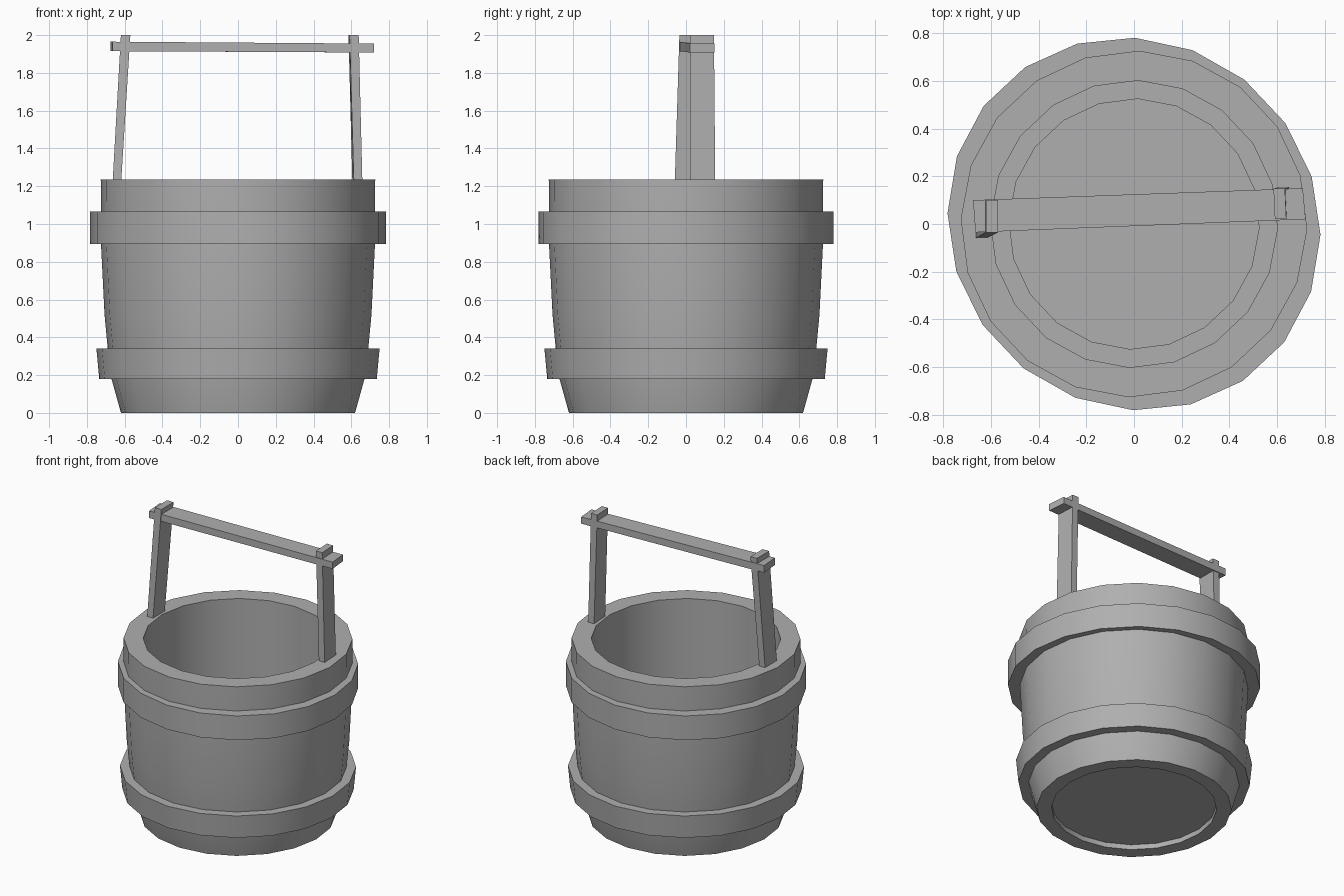
import bpy
import math

if "Cube" in bpy.data.objects:
    bpy.data.objects.remove(bpy.data.objects["Cube"])

SIDES = 20

# Mid-dark grey shared by every part
GREY = bpy.data.materials.new("dark_grey")
GREY.diffuse_color = (0.43, 0.43, 0.43, 1)
GREY.use_nodes = True
GREY.node_tree.nodes["Principled BSDF"].inputs["Base Color"].default_value = GREY.diffuse_color


def make_mesh(name, verts, faces, smooth=False):
    mesh = bpy.data.meshes.new(name)
    mesh.from_pydata(verts, [], faces)
    mesh.update()
    mesh.materials.append(GREY)
    obj = bpy.data.objects.new(name, mesh)
    bpy.context.collection.objects.link(obj)
    if smooth:
        bpy.ops.object.select_all(action='DESELECT')
        obj.select_set(True)
        bpy.context.view_layer.objects.active = obj
        bpy.ops.object.shade_smooth_by_angle(angle=math.radians(30))
    return obj


def lathe(name, profile, skew=0.0, closed=True):
    """Revolve a (radius, z) profile, listed outside-up then inside-down.
    skew stretches the ring a little along one diagonal; an open profile
    gets a flat cap at each end."""
    verts, faces = [], []
    n = len(profile)
    for i in range(SIDES):
        a = math.tau * i / SIDES - math.radians(1.8)
        c, s = math.cos(a), math.sin(a)
        for r, z in profile:
            verts.append((r * (c - skew * s), r * (s - skew * c), z))
    for i in range(SIDES):
        k = (i + 1) % SIDES
        for j in range(n if closed else n - 1):
            m = (j + 1) % n
            faces.append((i * n + j, k * n + j, k * n + m, i * n + m))
    if not closed:
        faces.append(tuple(i * n for i in reversed(range(SIDES))))
        faces.append(tuple(i * n + n - 1 for i in range(SIDES)))
    return make_mesh(name, verts, faces, smooth=True)


def beam(name, start, end):
    """Box between two quads of four corners each."""
    faces = [(3, 2, 1, 0), (4, 5, 6, 7)]
    faces += [(i, (i + 1) % 4, (i + 1) % 4 + 4, i + 4) for i in range(4)]
    return make_mesh(name, start + end, faces)


def flat(x0, x1, y0, y1, z, twist=0.0):
    return [(x0 + twist, y0, z), (x1 + twist, y0, z),
            (x1 - twist, y1, z), (x0 - twist, y1, z)]


# Bucket: recessed underside, bulging wall, straight inside, stepped floor
lathe("bucket", [(0.525, 0.035), (0.525, 0),
                 (0.62, 0), (0.67, 0.18), (0.69, 0.34), (0.707, 0.52),
                 (0.725, 0.88), (0.727, 1.235),
                 (0.602, 1.235), (0.602, 0.67),
                 (0.525, 0.67), (0.525, 0.635)], closed=False)

# Hoops
lathe("upper_hoop", [(0.782, 0.895), (0.782, 1.065),
                     (0.70, 1.065), (0.70, 0.895)], 0.026)
lathe("lower_hoop", [(0.735, 0.18), (0.75, 0.34),
                     (0.68, 0.34), (0.66, 0.18)])

# Leaning handle posts
beam("left_post", flat(-0.665, -0.62, -0.06, 0.07, 1.2),
     flat(-0.62, -0.57, -0.035, 0.10, 2.0))
beam("right_post", flat(0.61, 0.655, 0.02, 0.155, 1.2, 0.004),
     flat(0.588, 0.636, 0.02, 0.148, 2.0, 0.003))

# Crossbar
beam("handle_bar",
     [(-0.675, 0.10, 1.915), (-0.665, -0.035, 1.915),
      (-0.665, -0.035, 1.965), (-0.675, 0.10, 1.965)],
     [(0.708, 0.15, 1.908), (0.72, 0.02, 1.908),
      (0.72, 0.02, 1.955), (0.708, 0.15, 1.955)])
